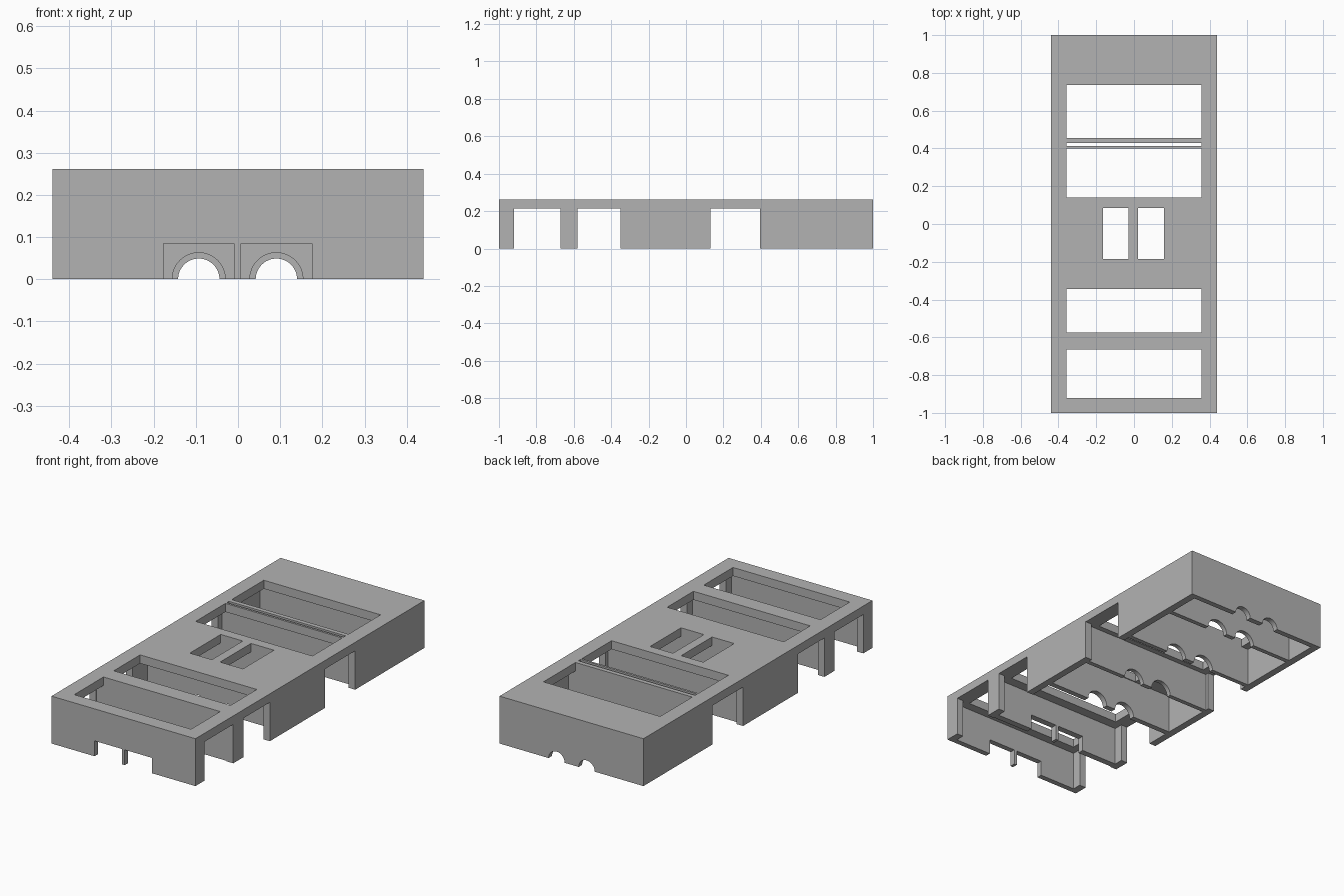
import bpy
import bmesh
from math import cos, sin, pi, radians

cube = bpy.data.objects.get("Cube")
if cube:
    bpy.data.objects.remove(cube, do_unlink=True)

grey = bpy.data.materials.new("plain grey")
grey.use_nodes = True
colour = (0.45, 0.45, 0.45, 1)
grey.diffuse_color = colour
grey.node_tree.nodes["Principled BSDF"].inputs["Base Color"].default_value = colour

WIDTH, HEIGHT, DECK = 0.44, 0.262, 0.215   # half width, top, underside of deck
LOW, HIGH = -0.1, 0.4                      # overshoot for clean cuts


def prism(name, profile, y0, y1):
    """Extrude an xz profile from y0 to y1."""
    bm = bmesh.new()
    face = bm.faces.new([bm.verts.new((x, y0, z)) for x, z in profile])
    new = bmesh.ops.extrude_face_region(bm, geom=[face])["geom"]
    verts = [v for v in new if isinstance(v, bmesh.types.BMVert)]
    bmesh.ops.translate(bm, verts=verts, vec=(0, y1 - y0, 0))
    bmesh.ops.recalc_face_normals(bm, faces=bm.faces)
    mesh = bpy.data.meshes.new(name)
    bm.to_mesh(mesh)
    bm.free()
    mesh.materials.append(grey)
    obj = bpy.data.objects.new(name, mesh)
    bpy.context.collection.objects.link(obj)
    return obj


def rect(x0, x1, z0, z1):
    return [(x0, z0), (x1, z0), (x1, z1), (x0, z1)]


def circle(x, r, n=48):
    return [(x + r * cos(2 * pi * i / n), r * sin(2 * pi * i / n)) for i in range(n)]


body = prism("tray_body", rect(-WIDTH, WIDTH, 0, HEIGHT), -1, 1)
bpy.context.view_layer.objects.active = body
body.select_set(True)


def cut(profile, y0, y1):
    """Subtract a prism from the body."""
    cutter = prism("cutter", profile, y0, y1)
    cutter.hide_render = True
    mod = body.modifiers.new("cut", "BOOLEAN")
    mod.operation = "DIFFERENCE"
    mod.solver = "EXACT"
    mod.object = cutter
    bpy.ops.object.modifier_apply(modifier=mod.name)
    bpy.data.objects.remove(cutter, do_unlink=True)


# Hollow chambers under the deck, leaving thin cross panels and side walls
for y0, y1 in [(-0.97, -0.665), (-0.63, -0.22), (-0.19, 0.085),
               (0.11, 0.43), (0.455, 0.765), (0.79, 0.97)]:
    cut(rect(-0.4, 0.4, LOW, DECK), y0, y1)

# Gaps between the legs, open from side to side
for y0, y1 in [(-0.92, -0.67), (-0.58, -0.35), (0.13, 0.395)]:
    for x0, x1 in [(-0.5, -0.39), (0.39, 0.5)]:
        cut(rect(x0, x1, LOW, DECK), y0, y1)

# Wide openings in the deck, with two cross bars in the rear one
for y0, y1 in [(-0.92, -0.665), (-0.575, -0.345), (0.14, 0.4),
               (0.412, 0.43), (0.455, 0.735)]:
    cut(rect(-0.357, 0.357, 0.15, HIGH), y0, y1)

# Twin slots in the middle of the deck
for x0, x1 in [(-0.165, -0.03), (0.02, 0.16)]:
    cut(rect(x0, x1, 0.15, HIGH), -0.185, 0.085)

# Square notches in the front panels, arches in those behind
for x0, x1 in [(-0.177, -0.01), (0.007, 0.175)]:
    cut(rect(x0, x1, LOW, 0.085), -1.1, -0.5)
for x in (-0.093, 0.091):
    cut(circle(x, 0.063), -0.4, 0.88)
    cut(circle(x, 0.049), 0.87, 1.1)

bpy.ops.object.shade_smooth_by_angle(angle=radians(30))
